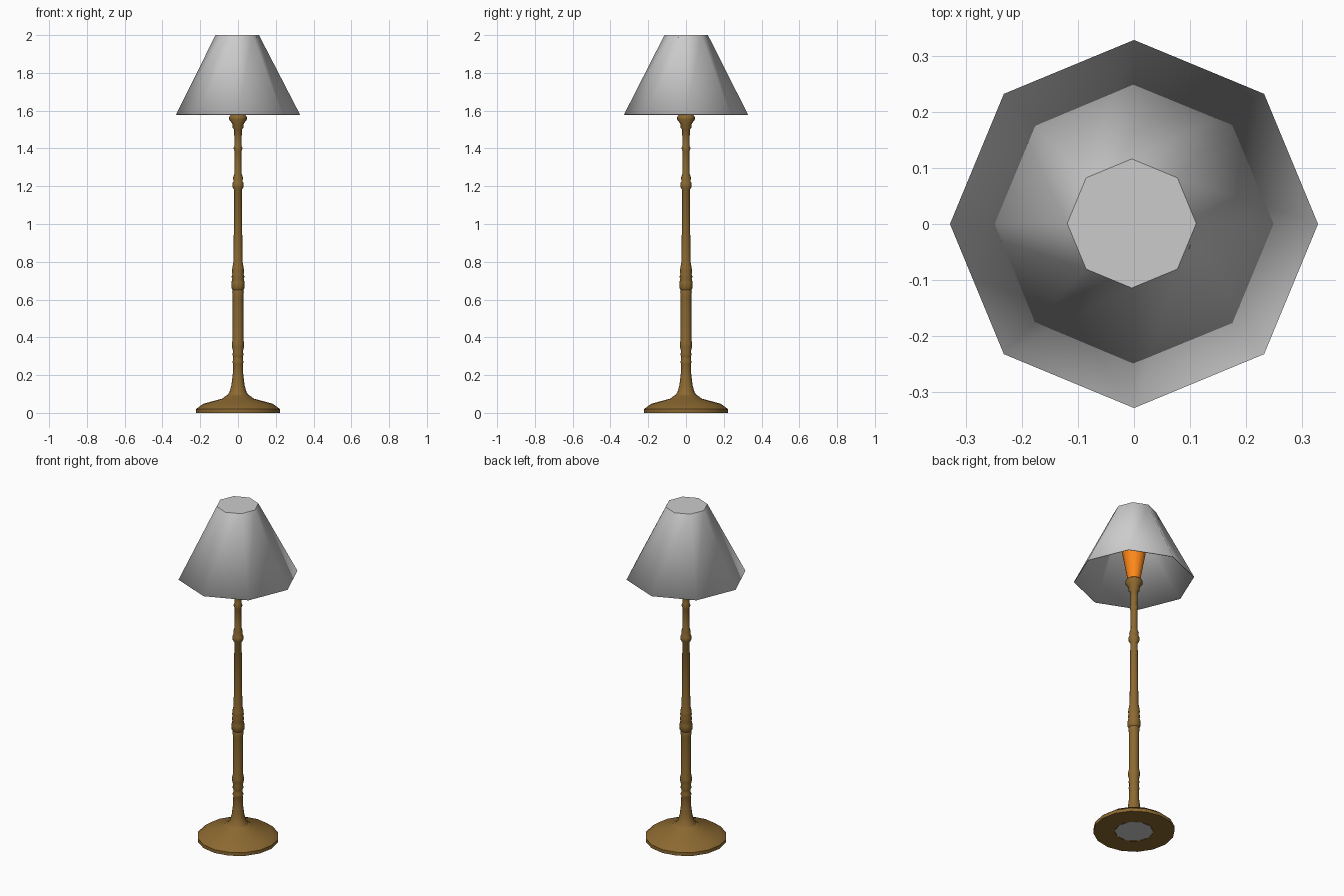
import bpy, bmesh
from math import pi, cos, sin, radians

if "Cube" in bpy.data.objects:
    bpy.data.objects.remove(bpy.data.objects["Cube"])


def material(name, color):
    m = bpy.data.materials.new(name)
    m.diffuse_color = (*color, 1)
    m.use_nodes = True
    m.node_tree.nodes["Principled BSDF"].inputs["Base Color"].default_value = m.diffuse_color
    return m


def lathe(name, profile, sides, mat=None, cap_start=False, cap_end=False, angle=45, shift=(0, 0)):
    """Revolve (radius, z) points; shift slides the last ring sideways."""
    bm = bmesh.new()
    rings = []
    for i, (r, z) in enumerate(profile):
        dx, dy = shift if i == len(profile) - 1 else (0, 0)
        rings.append([bm.verts.new((r * cos(2 * pi * k / sides) + dx,
                                    r * sin(2 * pi * k / sides) + dy, z))
                      for k in range(sides)])
    for a, b in zip(rings, rings[1:]):
        for k in range(sides):
            n = (k + 1) % sides
            bm.faces.new((a[k], a[n], b[n], b[k]))
    if cap_start:
        bm.faces.new(rings[0][::-1])
    if cap_end:
        bm.faces.new(rings[-1])
    me = bpy.data.meshes.new(name)
    bm.to_mesh(me)
    bm.free()
    ob = bpy.data.objects.new(name, me)
    bpy.context.collection.objects.link(ob)
    if mat:
        me.materials.append(mat)
    bpy.ops.object.select_all(action='DESELECT')
    bpy.context.view_layer.objects.active = ob
    ob.select_set(True)
    bpy.ops.object.shade_smooth_by_angle(angle=radians(angle))
    return ob


wood = material("wood", (0.26, 0.14, 0.03))
orange = material("orange", (1.0, 0.25, 0.01))

# Round foot with an open centre underneath
lathe("base", [(0.105, 0), (0.222, 0), (0.222, 0.02), (0.185, 0.048),
               (0.085, 0.075), (0.062, 0.092), (0.055, 0.095)], 16, wood)

# Grey pad filling the underside
lathe("base_pad", [(0.105, 0), (0.10, 0.004)], 10, None, True, True)

# Turned post
lathe("post", [
    (0.06, 0.09), (0.045, 0.11), (0.035, 0.145), (0.028, 0.20), (0.026, 0.26),
    (0.030, 0.27), (0.026, 0.28), (0.026, 0.30), (0.030, 0.31), (0.026, 0.325),
    (0.032, 0.35), (0.032, 0.37), (0.028, 0.39), (0.028, 0.62), (0.031, 0.64),
    (0.028, 0.65), (0.035, 0.66), (0.035, 0.69), (0.030, 0.71), (0.034, 0.72),
    (0.030, 0.735), (0.032, 0.75), (0.030, 0.77), (0.024, 0.80), (0.020, 1.18),
    (0.029, 1.195), (0.030, 1.215), (0.024, 1.225), (0.026, 1.245), (0.018, 1.27),
    (0.018, 1.385), (0.024, 1.40), (0.018, 1.415), (0.021, 1.50), (0.030, 1.51),
    (0.030, 1.53), (0.048, 1.555), (0.046, 1.57), (0.034, 1.58)],
    16, wood, cap_end=True)

# Orange light cone rising inside the shade
lathe("light_cone", [(0.034, 1.575), (0.108, 1.99)], 16, orange, True, True)

# Eight-sided shade, closed on top
shade = lathe("shade", [(0.328, 1.58), (0.115, 2.0)], 8, None, cap_end=True,
              angle=50, shift=(-0.004, 0.001))
thick = shade.modifiers.new("thickness", 'SOLIDIFY')
thick.thickness = 0.004
thick.offset = -1
